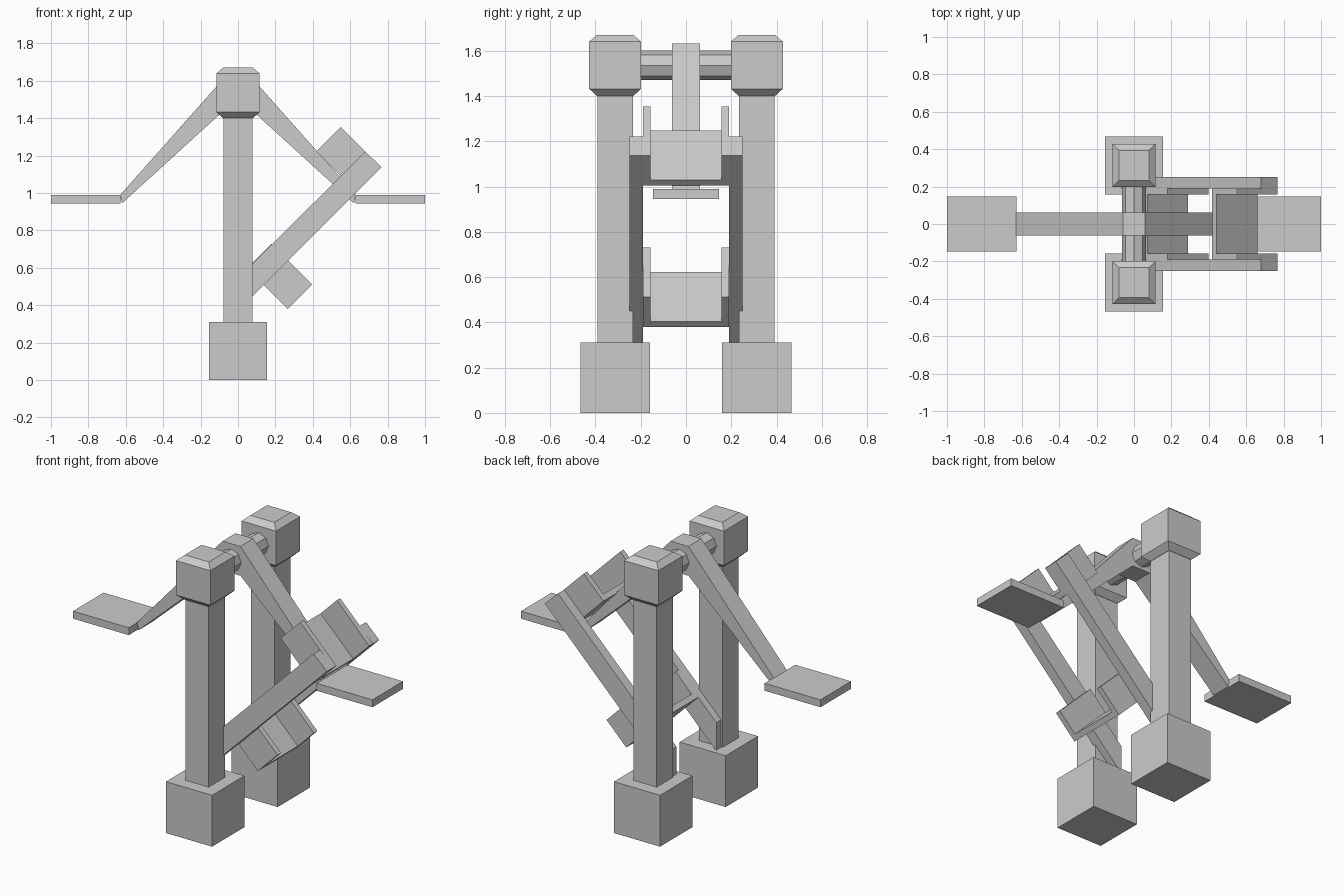
import bpy, math
from mathutils import Vector

if "Cube" in bpy.data.objects:
    bpy.data.objects.remove(bpy.data.objects["Cube"])


def prism(name, base, offset):
    """Solid made by sweeping a planar outline along an offset vector."""
    n = len(base)
    base = [Vector(p) for p in base]
    verts = base + [p + Vector(offset) for p in base]
    faces = [tuple(range(n))[::-1], tuple(range(n, 2 * n))]
    faces += [(i, (i + 1) % n, (i + 1) % n + n, i + n) for i in range(n)]
    me = bpy.data.meshes.new(name)
    me.from_pydata(verts, [], faces)
    ob = bpy.data.objects.new(name, me)
    bpy.context.collection.objects.link(ob)
    # consistent outward normals
    import bmesh
    bm = bmesh.new()
    bm.from_mesh(me)
    bmesh.ops.recalc_face_normals(bm, faces=bm.faces)
    bm.to_mesh(me)
    bm.free()
    return ob


def box(name, x0, x1, y0, y1, z0, z1):
    return prism(name, [(x0, y0, z0), (x1, y0, z0), (x1, y1, z0), (x0, y1, z0)],
                 (0, 0, z1 - z0))


def xz_prism(name, pts, y0, y1):
    return prism(name, [(x, y0, z) for x, z in pts], (0, y1 - y0, 0))


R = math.sqrt(0.5)


def tilt(u, y, v):
    """Frame tilted 45 degrees: u runs up the rails, v is square to them."""
    return ((u - v) * R, y, (u + v) * R)


def head(name, cy):
    """Post cap with tapered top and bottom."""
    rings = [(0.08, 1.40), (0.115, 1.432), (0.115, 1.64), (0.08, 1.67)]
    verts = [(sx * r, cy + sy * r, z) for r, z in rings
             for sx, sy in ((-1, -1), (1, -1), (1, 1), (-1, 1))]
    faces = [(3, 2, 1, 0), (12, 13, 14, 15)]
    for k in range(0, 12, 4):
        faces += [(k + i, k + (i + 1) % 4, k + 4 + (i + 1) % 4, k + 4 + i) for i in range(4)]
    me = bpy.data.meshes.new(name)
    me.from_pydata(verts, [], faces)
    bpy.context.collection.objects.link(bpy.data.objects.new(name, me))


# Posts, bases, caps and slanted rails on both sides
for side, s in (("front", -1), ("back", 1)):
    c = s * 0.313
    box(side + "_base", -0.154, 0.154, c - 0.154, c + 0.154, 0, 0.31)
    box(side + "_post", -0.078, 0.078, c - 0.078, c + 0.078, 0.31, 1.405)
    head(side + "_post_cap", c)
    a, b = sorted((s * 0.19, s * 0.25))
    xz_prism(side + "_rail", [(-0.07, 0.302), (0.768, 1.138), (0.68, 1.222), (-0.07, 0.475)], a, b)

# Octagonal axle between the caps
prism("axle", [(0.065 * math.sin(i * math.pi / 4), -0.21, 1.535 + 0.065 * math.cos(i * math.pi / 4))
               for i in range(8)], (0, 0.42, 0))

# Bent swing arm with flat hub and a tapered limb each way
half = [(0.06, 1.632), (0.63, 0.99), (0.62, 0.945), (0.06, 1.455)]
xz_prism("swing_arm", half + [(-x, z) for x, z in reversed(half)], -0.062, 0.062)

# Flat paddles at the arm ends
for side, s in (("left", -1), ("right", 1)):
    x0, x1 = sorted((s * 0.627, s * 1.0))
    box(side + "_paddle", x0, x1, -0.146, 0.146, 0.945, 0.99)

# U-shaped brackets joining the rails, open towards the upper end
for name, u0, u1, v0, v1 in (("lower_bracket", 0.457, 0.643, 0.081, 0.389),
                             ("upper_bracket", 1.160, 1.346, 0.262, 0.569)):
    w = u0 + 0.034
    outline = [(u0, -0.19), (u1, -0.19), (u1, -0.157), (w, -0.157),
               (w, 0.157), (u1, 0.157), (u1, 0.19), (u0, 0.19)]
    lift = Vector(tilt(0, 0, v1 - v0))
    prism(name, [tilt(u, y, v0) for u, y in outline], lift)
